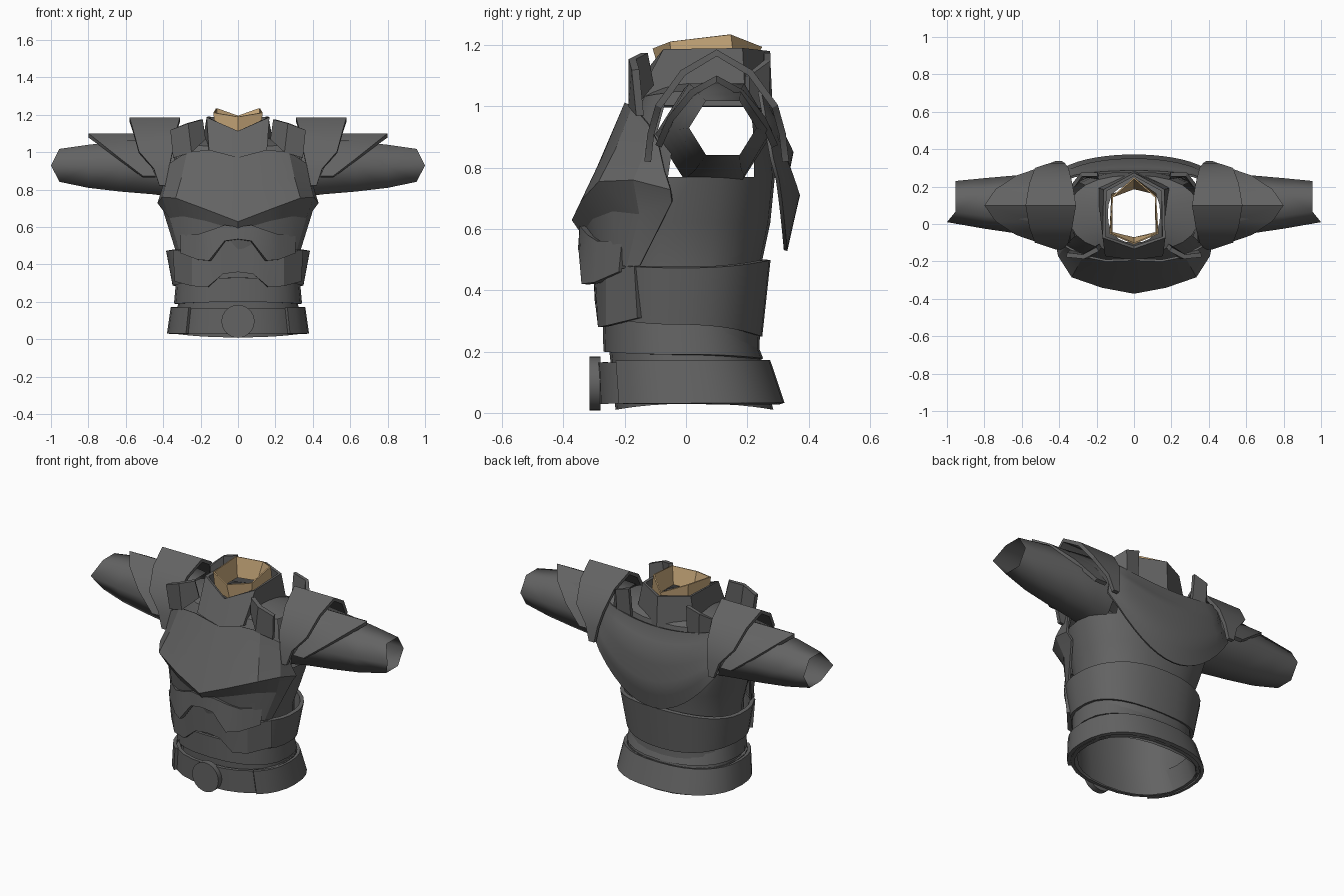
import bpy, bmesh, math

if "Cube" in bpy.data.objects:
    bpy.data.objects.remove(bpy.data.objects["Cube"])


def material(name, rgb):
    m = bpy.data.materials.new(name)
    m.diffuse_color = (*rgb, 1)
    m.use_nodes = True
    m.node_tree.nodes["Principled BSDF"].inputs["Base Color"].default_value = m.diffuse_color
    return m


GREY = material("dark grey armour", (0.125, 0.125, 0.125))
TAN = material("tan lining", (0.62, 0.42, 0.21))


def grid(name, rows, closed=False, thick=0.0, mirror=False, mat=GREY, drop=None, angle=32):
    """Skin a list of point rows; optionally thicken, mirror and drop faces."""
    bm = bmesh.new()
    vs = [[bm.verts.new(p) for p in r] for r in rows]
    n = len(rows[0])
    for a, b in zip(vs, vs[1:]):
        for i in range(n if closed else n - 1):
            j = (i + 1) % n
            bm.faces.new((a[i], a[j], b[j], b[i]))
    if drop:
        bad = [f for f in bm.faces if drop(f.calc_center_median())]
        bmesh.ops.delete(bm, geom=bad, context='FACES')
    bmesh.ops.recalc_face_normals(bm, faces=bm.faces)
    me = bpy.data.meshes.new(name)
    bm.to_mesh(me)
    bm.free()
    me.materials.append(mat)
    ob = bpy.data.objects.new(name, me)
    bpy.context.collection.objects.link(ob)
    if thick:
        s = ob.modifiers.new("thickness", 'SOLIDIFY')
        s.thickness, s.offset = thick, 0
    if mirror:
        ob.modifiers.new("mirror", 'MIRROR')
    bpy.ops.object.select_all(action='DESELECT')
    ob.select_set(True)
    bpy.context.view_layer.objects.active = ob
    bpy.ops.object.convert(target='MESH')
    bpy.ops.object.shade_smooth_by_angle(angle=math.radians(angle))
    return ob


def sym(half):
    """Complete a row given from the centre line outwards on +x."""
    return [(-x, y, z) for x, y, z in reversed(half) if x > 0] + half


def loop(w, yf, yb, zf, zs, zb, a0=-90, a1=270, n=24, p=0.85):
    """Rounded body section; front, side and back heights may differ."""
    full = a1 - a0 == 360
    pts = []
    for i in range(n if full else n + 1):
        a = math.radians(a0 + (a1 - a0) * i / n)
        c, s = math.cos(a), math.sin(a)
        x = w * math.copysign(abs(c) ** p, c)
        y = (yf + yb) / 2 + (yb - yf) / 2 * math.copysign(abs(s) ** p, s)
        z = zs + ((zb if s > 0 else zf) - zs) * s * s
        pts.append((x, y, z))
    return pts


# Torso shell, open at neck, arms and bottom
sections = [(.34, -.23, .285, .01, .03, .01), (.32, -.25, .24, .2, .2, .2),
            (.325, -.26, .245, .48, .48, .48), (.37, -.26, .275, .62, .62, .62),
            (.415, -.24, .29, .77, .77, .77), (.39, -.20, .28, .92, .92, .92),
            (.35, -.15, .26, 1.03, 1.05, 1.02), (.14, -.10, .21, 1.06, 1.08, 1.06)]
grid("torso", [loop(*s) for s in sections], closed=True,
     drop=lambda c: .77 < c.z < 1.03 and abs(c.x) > .28 and abs(c.y - .1) < .15)

# Six-sided sleeves with a pointed front corner at the cuff
sleeve = []
for x, cy, cz, ry, rz in [(.34, .09, .91, .19, .15), (.45, .10, .925, .18, .15),
                          (.63, .105, .925, .155, .135), (.8, .11, .925, .135, .115),
                          (.955, .12, .93, .11, .088)]:
    ring = []
    for k in range(6):
        a = math.pi * k / 3
        tip = .045 if k == 3 and x > .9 else 0
        ring.append((x + tip, cy + ry * math.cos(a), cz + rz * math.sin(a) / .866))
    sleeve.append(ring)
grid("sleeve", sleeve, closed=True, mirror=True, angle=65)

# Faceted chest plate with undercut
chest = [
    [(0, -.19, .97), (.15, -.195, 1.01), (.27, -.17, 1.0), (.36, -.12, .94), (.38, -.09, .88)],
    [(0, -.285, .8), (.17, -.27, .83), (.30, -.225, .86), (.38, -.14, .83), (.405, -.07, .79)],
    [(0, -.367, .63), (.17, -.335, .695), (.33, -.28, .755), (.40, -.17, .76), (.425, -.05, .73)],
    [(0, -.335, .585), (.17, -.30, .635), (.29, -.235, .66), (.36, -.15, .65), (.395, -.045, .69)],
    [(0, -.29, .47), (.17, -.28, .48), (.26, -.235, .48), (.31, -.19, .48), (.33, -.15, .48)]]
grid("chest_plate", [sym(r) for r in chest], thick=.012, angle=20)

# Stepped abdomen plates
upper_ab = [[(0, -.335, .6), (.07, -.335, .61), (.15, -.31, .58), (.21, -.28, .56), (.3, -.2, .56)],
            [(0, -.34, .535), (.07, -.338, .525), (.15, -.33, .42), (.21, -.29, .425), (.3, -.21, .46)]]
mid_ab = [[(0, -.29, .56), (.07, -.295, .55), (.15, -.285, .47), (.24, -.25, .46), (.34, -.16, .48)],
          [(0, -.285, .36), (.08, -.283, .35), (.16, -.275, .28), (.24, -.25, .285), (.33, -.15, .31)]]
for name, rows in (("upper_abdomen_plate", upper_ab), ("middle_abdomen_plate", mid_ab)):
    grid(name, [sym(r) for r in rows], thick=.025, angle=25)

# Rib guard wrapping sides and back
grid("rib_guard", [loop(.375, -.285, .265, .49, .475, .5, -38, 218),
                   loop(.34, -.275, .238, .32, .29, .25, -38, 218)], thick=.022)
# Waist wrap
grid("waist_wrap", [loop(.325, -.265, .215, .33, .3, .25),
                    loop(.335, -.262, .245, .2, .19, .175)], closed=True, thick=.015)
# Belt, side wrap and round buckle
grid("belt", [loop(.325, -.28, .25, .165, .165, .165),
              loop(.345, -.275, .295, .03, .03, .03)], closed=True, thick=.02)
grid("belt_side_wrap", [loop(.35, -.29, .265, .17, .17, .17, -46, 226),
                        loop(.37, -.285, .312, .03, .03, .03, -46, 226)], thick=.02)
bpy.ops.mesh.primitive_cylinder_add(vertices=32, radius=.088, depth=.036,
                                    location=(0, -.297, .096), rotation=(math.pi / 2, 0, 0))
buckle = bpy.context.object
buckle.name = "buckle"
buckle.data.materials.append(GREY)
bpy.ops.object.shade_smooth_by_angle(angle=math.radians(32))


# Shoulder plates: arches over the sleeve whose ridge reaches furthest out
def shoulder(name, half):
    arch = [(-d, z, a, b) for d, z, a, b in reversed(half) if d > 0] + half
    inner = [(a, .1 + d, z) for d, z, a, b in arch]
    outer = [(b, .1 + d, z) for d, z, a, b in arch]
    grid(name, [inner, outer], thick=.022, mirror=True, angle=25)


shoulder("upper_shoulder_plate", [(0, 1.175, .31, .58), (.11, 1.11, .33, .56), (.19, 1.0, .35, .53),
                                  (.215, .91, .37, .45), (.225, .82, .385, .42)])
shoulder("lower_shoulder_plate", [(0, 1.09, .5, .8), (.08, 1.045, .5, .74),
                                  (.15, .96, .48, .63), (.19, .87, .44, .51)])

# Upright guards beside the neck, front and back
grid("front_neck_guard", [[(.18, -.115, 1.07), (.25, -.175, 1.0), (.345, -.15, .97)],
                          [(.195, -.135, 1.175), (.27, -.175, 1.155), (.36, -.165, 1.12)]],
     thick=.025, mirror=True, angle=20)
grid("rear_neck_guard", [[(.19, .25, 1.0), (.27, .26, .99), (.33, .2, 1.0)],
                         [(.195, .265, 1.175), (.28, .265, 1.15), (.33, .2, 1.1)]],
     thick=.022, mirror=True, angle=20)

# High collar with V front, and tan lining
collar = [[(0, -.185, .96), (.15, -.165, 1.0), (.19, .19, 1.0), (0, .275, .97)],
          [(0, -.125, 1.11), (.16, -.07, 1.185), (.155, .18, 1.19), (0, .265, 1.18)]]
grid("collar", [sym(r) for r in collar], closed=True, thick=.018, angle=15)
lining = [[(0, -.075, 1.09), (.118, -.045, 1.1), (.118, .16, 1.1), (0, .19, 1.1)],
          [(0, -.105, 1.19), (.128, -.05, 1.212), (.115, .145, 1.235), (0, .245, 1.195)]]
grid("collar_lining", [sym(r) for r in lining], closed=True, thick=.008, mat=TAN, angle=15)

# Draped cloth across the back: U-shaped folds hung from the shoulders
folds = [(.28, 1.0), (.30, .92), (.345, .85), (.335, .80), (.366, .71), (.345, .62), (.325, .53)]
cloth = []
for i, (yc, zc) in enumerate(folds):
    t = i / (len(folds) - 1)
    row = []
    for k in range(17):
        u = k / 8 - 1
        m = 1 - u * u
        ye, ze = .24 + .04 * t, 1.05 - .22 * t
        row.append(((.36 + .06 * t) * u, ye + (yc - ye) * m ** .6, ze + (zc - ze) * m))
    cloth.append(row)
grid("back_drape", cloth, thick=.012, angle=50)
